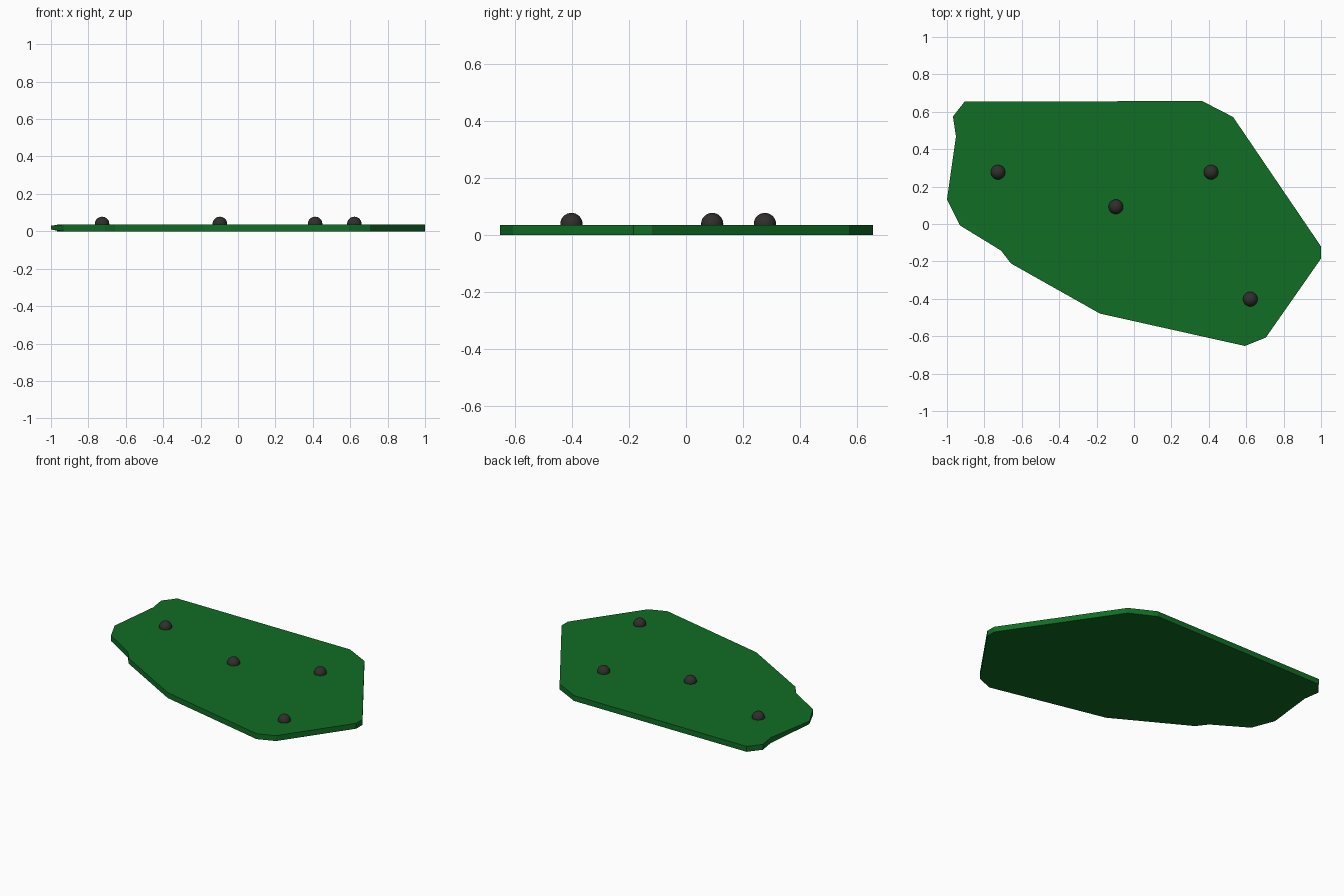
import bpy, bmesh

cube = bpy.data.objects.get("Cube")
if cube:
    bpy.data.objects.remove(cube, do_unlink=True)


def make_material(name, color):
    mat = bpy.data.materials.new(name)
    mat.use_nodes = True
    mat.diffuse_color = (*color, 1)
    bsdf = mat.node_tree.nodes["Principled BSDF"]
    bsdf.inputs["Base Color"].default_value = (*color, 1)
    bsdf.inputs["Roughness"].default_value = 0.8
    return mat


def add_object(name, bm, mat):
    mesh = bpy.data.meshes.new(name)
    bm.to_mesh(mesh)
    bm.free()
    mesh.materials.append(mat)
    obj = bpy.data.objects.new(name, mesh)
    bpy.context.collection.objects.link(obj)
    return obj


green = make_material("board green", (0.005, 0.155, 0.018))
charcoal = make_material("charcoal", (0.03, 0.028, 0.025))

# Flat slab with an irregular outline
outline = [(-0.905, 0.655), (0.365, 0.657), (0.53, 0.572), (1, -0.12),
           (1, -0.185), (0.705, -0.607), (0.593, -0.652), (-0.182, -0.479),
           (-0.658, -0.211), (-0.711, -0.142), (-0.93, -0.008),
           (-1, 0.131), (-0.952, 0.468), (-0.968, 0.575)]
bottom, top = 0.002, 0.036
bm = bmesh.new()
base = bm.faces.new([bm.verts.new((x, y, bottom)) for x, y in outline])
raised = bmesh.ops.extrude_face_region(bm, geom=[base], use_keep_orig=True)["geom"]
for v in raised:
    if isinstance(v, bmesh.types.BMVert):
        v.co.z = top
# The pointed tip is slightly thinner
tip = min(v.co.x for v in bm.verts)
for v in bm.verts:
    if v.co.x < tip + 0.001:
        v.co.z = 0.03 if v.co.z > 0.02 else 0.01
bmesh.ops.recalc_face_normals(bm, faces=bm.faces)
bmesh.ops.triangulate(bm, faces=[f for f in bm.faces if len(f.verts) > 4])
# Lowest point rests on the ground
for v in bm.verts:
    if v.co.z < 0.005:
        v.co.z = 0
add_object("board", bm, green)

# Round studs half sunk into the slab
studs = [(-0.727, 0.277), (-0.097, 0.092), (0.412, 0.277), (0.622, -0.402)]
for i, (x, y) in enumerate(studs):
    bm = bmesh.new()
    bmesh.ops.create_uvsphere(bm, u_segments=24, v_segments=16, radius=0.039)
    # Keep only the upper dome
    bmesh.ops.bisect_plane(bm, geom=bm.verts[:] + bm.edges[:] + bm.faces[:],
                           plane_co=(0, 0, -0.02), plane_no=(0, 0, -1),
                           clear_outer=True)
    for f in bm.faces:
        f.smooth = True
    stud = add_object(f"stud_{i + 1}", bm, charcoal)
    stud.location = (x, y, 0.039)
